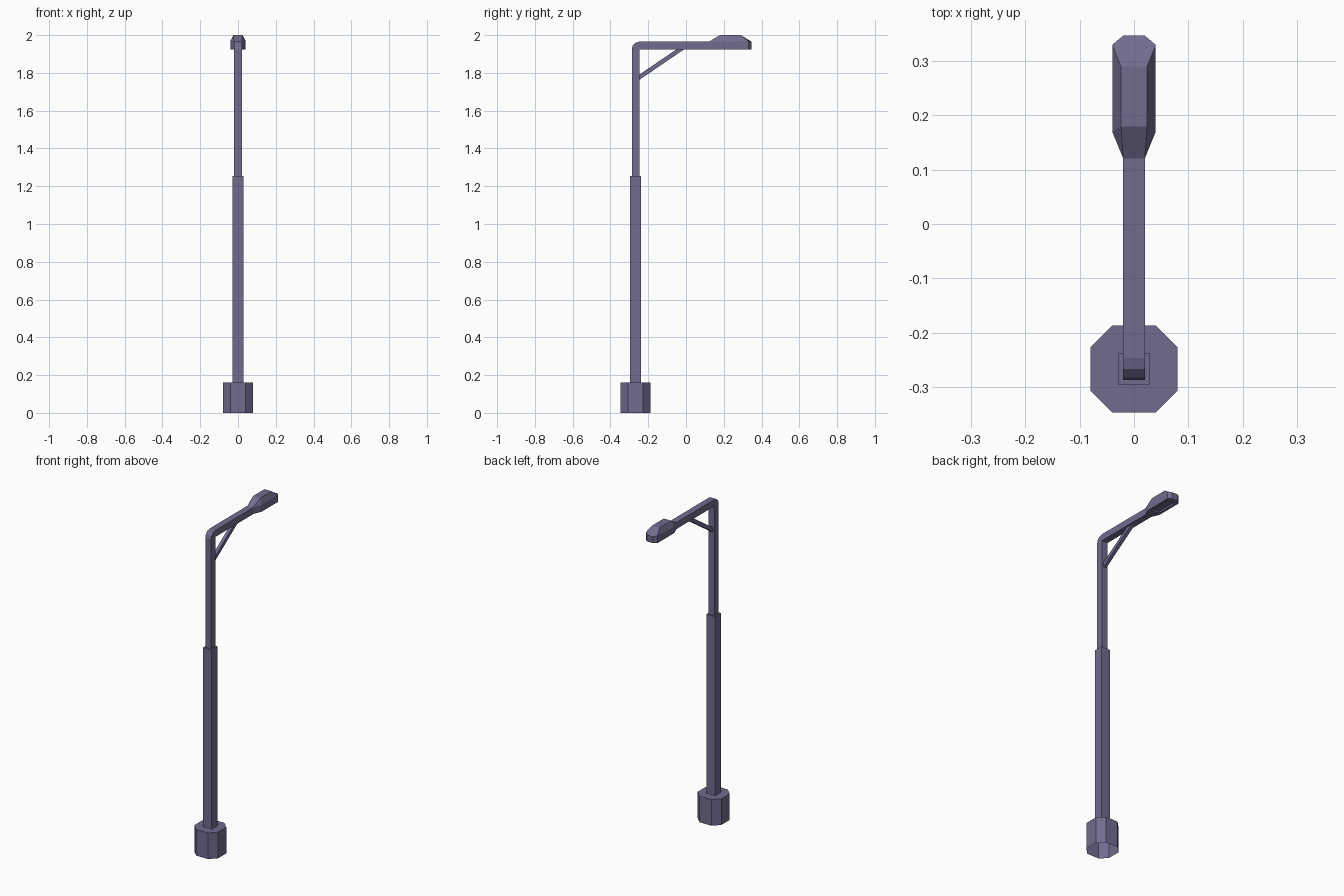
import bpy, bmesh, math
from mathutils import Vector

if "Cube" in bpy.data.objects:
    bpy.data.objects.remove(bpy.data.objects["Cube"])

POLE_Y = -0.267

metal = bpy.data.materials.new("grey_purple_metal")
metal.diffuse_color = (0.165, 0.15, 0.272, 1)
metal.use_nodes = True
metal.node_tree.nodes["Principled BSDF"].inputs["Base Color"].default_value = metal.diffuse_color


def finish(name, bm):
    bmesh.ops.recalc_face_normals(bm, faces=bm.faces[:])
    me = bpy.data.meshes.new(name)
    bm.to_mesh(me)
    bm.free()
    me.materials.append(metal)
    ob = bpy.data.objects.new(name, me)
    bpy.context.collection.objects.link(ob)
    return ob


def prism(name, pts, depth, open_start=False):
    """Extrude a closed 3D outline along a vector."""
    bm = bmesh.new()
    face = bm.faces.new([bm.verts.new(p) for p in pts])
    res = bmesh.ops.extrude_face_region(bm, geom=[face], use_keep_orig=True)
    moved = [g for g in res["geom"] if isinstance(g, bmesh.types.BMVert)]
    bmesh.ops.translate(bm, verts=moved, vec=depth)
    bmesh.ops.recalc_face_normals(bm, faces=bm.faces[:])
    if open_start:
        bmesh.ops.delete(bm, geom=[face], context='FACES_ONLY')
    return finish(name, bm)


def side_profile(name, yz, half):
    """Extrude a side-view outline symmetrically across x."""
    return prism(name, [(-half, y, z) for y, z in yz], Vector((2 * half, 0, 0)))


# Eight-sided foot, open underneath
a, b = 0.04, 0.08
foot = [(a, -b), (b, -a), (b, a), (a, b), (-a, b), (-b, a), (-b, -a), (-a, -b)]
prism("foot", [(x, POLE_Y + y, 0) for x, y in foot], Vector((0, 0, 0.16)), True)

# Thick lower pole
s = 0.029
prism("lower_pole", [(x, POLE_Y + y, 0.16) for x, y in
                     [(-s, -s), (s, -s), (s, s), (-s, s)]], Vector((0, 0, 1.095)))

# Thin upper pole bending into the horizontal arm
inner = (POLE_Y + 0.02, 1.925)
bend = [(inner[0] - 0.04 * math.cos(t * math.pi / 6),
         inner[1] + 0.04 * math.sin(t * math.pi / 6)) for t in range(4)]
side_profile("upper_pole_and_arm",
             [(POLE_Y - 0.02, 1.255)] + bend +
             [(0.121, 1.965), (0.121, 1.925), inner, (inner[0], 1.255)], 0.02)

# Diagonal brace under the arm
side_profile("brace", [(-0.247, 1.763), (-0.247, 1.791), (-0.05, 1.925),
                       (-0.009, 1.925)], 0.01)

# Lamp head: rim outline, raised roof, recessed underside
bm = bmesh.new()
half = [(0.02, 0.121, 1.965), (0.04, 0.17, 1.965), (0.04, 0.33, 1.97), (0.02, 0.347, 1.965)]
outline = half + [(-x, y, z) for x, y, z in reversed(half)]
rim = [bm.verts.new(p) for p in outline]
low = [bm.verts.new((x, y, 1.925)) for x, y, z in outline]
n = len(rim)
for i in range(n):
    j = (i + 1) % n
    bm.faces.new((low[i], low[j], rim[j], rim[i]))
bottom = bm.faces.new(low)
r0, r1, l1, l0 = [bm.verts.new((x, y, 2.0)) for x, y in
                  [(0.024, 0.18), (0.024, 0.29), (-0.024, 0.29), (-0.024, 0.18)]]
bm.faces.new((r0, r1, l1, l0))                       # flat roof
bm.faces.new((rim[7], rim[0], r0, l0))               # slope towards the arm
bm.faces.new((r1, rim[2], rim[3], rim[4], rim[5], l1))  # sloping nose
bm.faces.new((rim[0], rim[1], r0))
bm.faces.new((rim[1], rim[2], r1, r0))
bm.faces.new((rim[7], l0, rim[6]))
bm.faces.new((rim[6], l0, l1, rim[5]))
# Rectangular lamp recess cut in the underside
win = [bm.verts.new((x, y, 1.925)) for x, y in
       [(0.025, 0.18), (0.025, 0.315), (-0.025, 0.315), (-0.025, 0.18)]]
bm.faces.remove(bottom)
bm.faces.new((low[0], low[1], low[2], low[3], win[1], win[0]))
bm.faces.new((low[3], low[4], win[2], win[1]))
bm.faces.new((low[4], low[5], low[6], low[7], win[3], win[2]))
bm.faces.new((low[7], low[0], win[0], win[3]))
deep = [bm.verts.new(v.co + Vector((0, 0, 0.01))) for v in win]
for i in range(4):
    j = (i + 1) % 4
    bm.faces.new((win[i], win[j], deep[j], deep[i]))
bm.faces.new(deep)
finish("lamp_head", bm)
